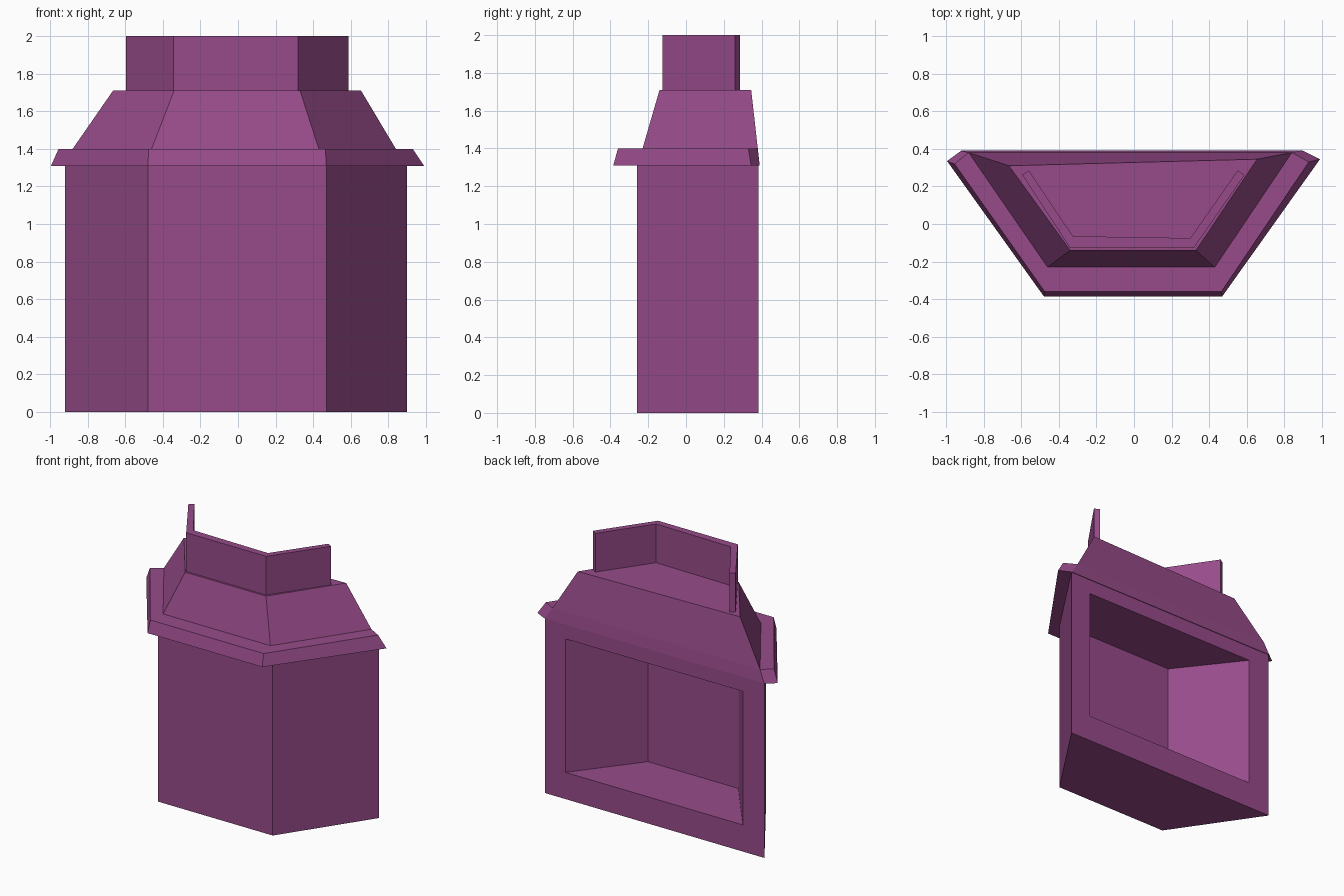
import bpy
import bmesh

cube = bpy.data.objects.get("Cube")
if cube:
    bpy.data.objects.remove(cube, do_unlink=True)

plum = bpy.data.materials.new("plum")
plum.use_nodes = True
COLOUR = (0.31, 0.071, 0.255, 1)
plum.diffuse_color = COLOUR
plum.node_tree.nodes["Principled BSDF"].inputs["Base Color"].default_value = COLOUR


def loft(name, rings):
    """Skin matching rings of points and cap both ends."""
    bm = bmesh.new()
    loops = [[bm.verts.new(p) for p in ring] for ring in rings]
    for low, high in zip(loops, loops[1:]):
        n = len(low)
        for i in range(n):
            j = (i + 1) % n
            bm.faces.new((low[i], low[j], high[j], high[i]))
    bm.faces.new(loops[0])
    bm.faces.new(loops[-1])
    bmesh.ops.recalc_face_normals(bm, faces=bm.faces)
    mesh = bpy.data.meshes.new(name)
    bm.to_mesh(mesh)
    bm.free()
    mesh.materials.append(plum)
    obj = bpy.data.objects.new(name, mesh)
    bpy.context.collection.objects.link(obj)
    return obj


def flat(points, z):
    """Horizontal ring at height z."""
    return [(x, y, z) for x, y in points]


def upright(x0, x1, y, z0, z1):
    """Rectangle facing front or back at depth y."""
    return [(x0, y, z0), (x1, y, z0), (x1, y, z1), (x0, y, z1)]


EAVE, LEDGE, ROOF, TOP = 1.31, 1.40, 1.71, 2.0

# Body: outer shell turning inward at the back into an open recess
loft("body", [
    upright(-0.48, 0.47, -0.26, 0, EAVE),
    upright(-0.92, 0.90, 0.385, 0, EAVE),
    upright(-0.74, 0.73, 0.385, 0.2, 1.2),
    upright(-0.38, 0.37, -0.077, 0.2, 1.2),
])

# Overhanging ledge with a sloped edge and clipped back corners
loft("ledge", [
    flat([(-0.995, 0.335), (-0.48, -0.385), (0.47, -0.385),
          (0.99, 0.345), (0.90, 0.39), (-0.92, 0.39)], EAVE),
    flat([(-0.955, 0.32), (-0.475, -0.36), (0.465, -0.36),
          (0.93, 0.33), (0.84, 0.38), (-0.88, 0.38)], LEDGE),
])

# Tapered roof with a flat top
loft("roof", [
    flat([(-0.88, 0.38), (-0.46, -0.23), (0.43, -0.23), (0.84, 0.38)], LEDGE),
    flat([(-0.665, 0.31), (-0.34, -0.14), (0.33, -0.14), (0.655, 0.345)], ROOF),
])

# Thin parapet on three sides, open at the back
parapet = [(-0.595, 0.262), (-0.342, -0.125), (0.32, -0.125), (0.588, 0.26),
           (0.552, 0.285), (0.30, -0.075), (-0.325, -0.065), (-0.56, 0.285)]
loft("parapet", [flat(parapet, ROOF), flat(parapet, TOP)])
